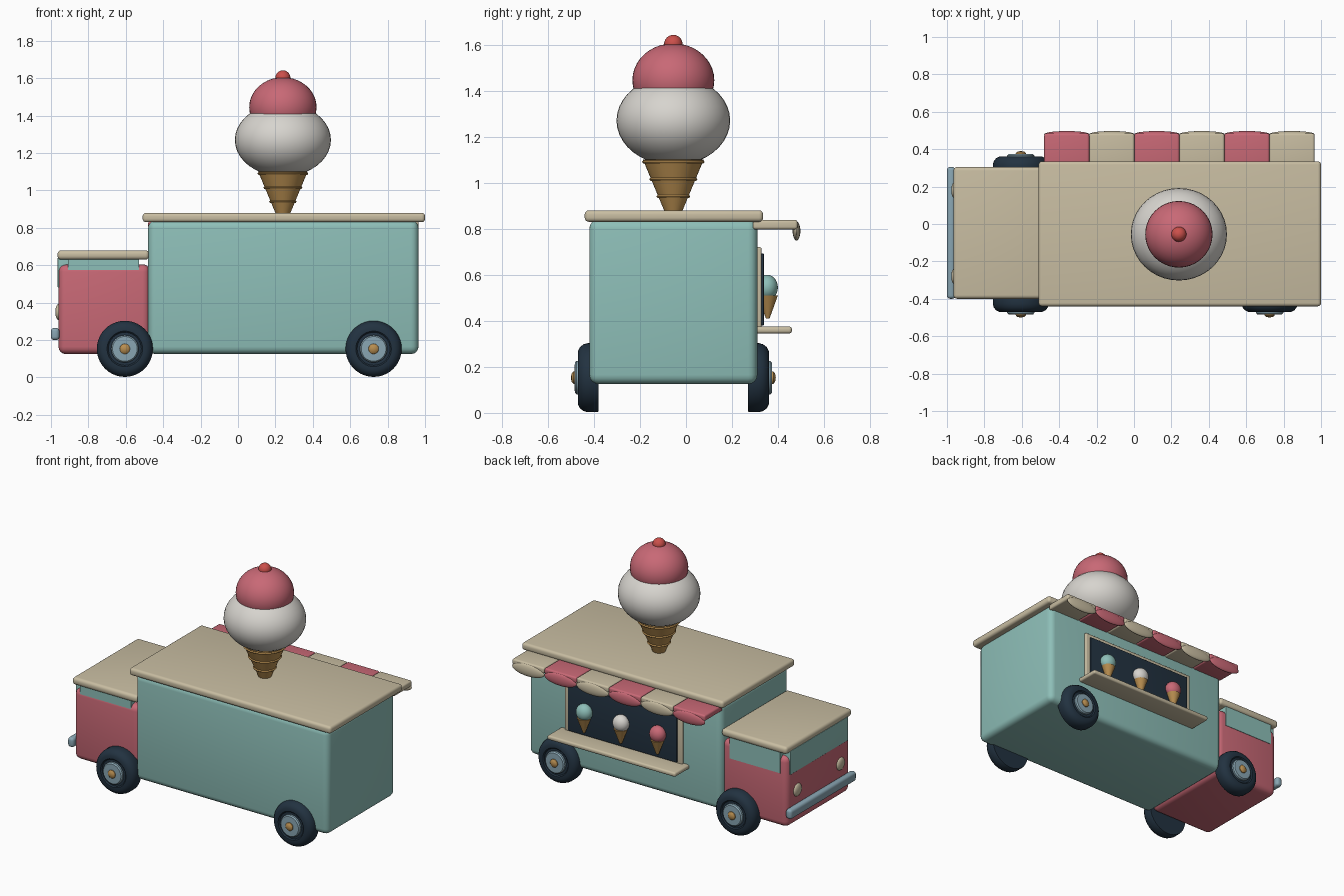
import bpy, bmesh, math
from mathutils import Matrix, Vector

if "Cube" in bpy.data.objects:
    bpy.data.objects.remove(bpy.data.objects["Cube"])


def material(name, rgb):
    m = bpy.data.materials.new(name)
    m.diffuse_color = (*rgb, 1)
    m.use_nodes = True
    m.node_tree.nodes["Principled BSDF"].inputs["Base Color"].default_value = m.diffuse_color
    return m


TEAL = material("teal", (0.27, 0.52, 0.48))
PINK = material("pink", (0.58, 0.14, 0.18))
CREAM = material("cream", (0.58, 0.51, 0.36))
WHITE = material("white", (0.68, 0.66, 0.62))
NAVY = material("navy", (0.016, 0.032, 0.052))
GOLD = material("gold", (0.48, 0.27, 0.08))
STEEL = material("steel", (0.25, 0.38, 0.45))
CHERRY = material("cherry_red", (0.6, 0.08, 0.07))


def finish(name, bm, mat):
    bmesh.ops.recalc_face_normals(bm, faces=bm.faces)
    mesh = bpy.data.meshes.new(name)
    bm.to_mesh(mesh)
    bm.free()
    mesh.materials.append(mat)
    ob = bpy.data.objects.new(name, mesh)
    bpy.context.collection.objects.link(ob)
    bpy.ops.object.select_all(action='DESELECT')
    ob.select_set(True)
    bpy.context.view_layer.objects.active = ob
    bpy.ops.object.shade_smooth_by_angle(angle=math.radians(35))
    return ob


def box(name, x, y, z, mat, bevel=0.0):
    """Box from (min, max) ranges with rounded edges."""
    bm = bmesh.new()
    bmesh.ops.create_cube(bm, size=1)
    for v in bm.verts:
        v.co = Vector([r[0] + (c + 0.5) * (r[1] - r[0]) for c, r in zip(v.co, (x, y, z))])
    if bevel:
        bmesh.ops.bevel(bm, geom=bm.edges[:], offset=bevel, segments=4,
                        profile=0.5, affect='EDGES')
    return finish(name, bm, mat)


def ball(name, loc, radii, mat):
    bm = bmesh.new()
    bmesh.ops.create_uvsphere(bm, u_segments=40, v_segments=20, radius=1)
    bm.transform(Matrix.Translation(loc) @ Matrix.Diagonal((*radii, 1)))
    return finish(name, bm, mat)


def lathe(name, profile, loc, mat, rot=None, steps=40):
    """Revolve (radius, height) points about z, then rotate and place."""
    bm = bmesh.new()
    verts = [bm.verts.new((r, 0, h)) for r, h in profile]
    edges = [bm.edges.new(p) for p in zip(verts, verts[1:])]
    bmesh.ops.spin(bm, geom=verts + edges, axis=(0, 0, 1), cent=(0, 0, 0),
                   angle=2 * math.pi, steps=steps)
    bmesh.ops.remove_doubles(bm, verts=bm.verts, dist=0.0001)
    bm.transform(Matrix.Translation(loc) @ (rot or Matrix.Identity(4)))
    return finish(name, bm, mat)


# Main body and roof
box("body", (-0.48, 0.965), (-0.42, 0.31), (0.125, 0.84), TEAL, 0.04)
box("body_roof", (-0.51, 1.0), (-0.44, 0.335), (0.83, 0.88), CREAM, 0.018)

# Cab with glass, roof, lights and bumper
box("cab", (-0.96, -0.47), (-0.39, 0.29), (0.125, 0.605), PINK, 0.04)
box("cab_side_glass", (-0.91, -0.53), (-0.388, 0.293), (0.49, 0.64), TEAL)
box("windscreen", (-0.964, -0.90), (-0.36, 0.26), (0.48, 0.64), TEAL, 0.004)
box("cab_roof", (-0.965, -0.475), (-0.40, 0.305), (0.63, 0.68), CREAM, 0.02)
box("bumper", (-1.0, -0.955), (-0.40, 0.305), (0.2, 0.265), STEEL, 0.018)
for i, y in enumerate((-0.28, 0.18)):
    ball(f"headlight_{i + 1}", (-0.96, y, 0.35), (0.017, 0.042, 0.042), CREAM)

# Wheels, turned so the local z axis points outward
TYRE = [(0, -0.045), (0.147, -0.045), (0.15, -0.038), (0.15, 0.002), (0.145, 0.02),
        (0.133, 0.036), (0.115, 0.045), (0.095, 0.045), (0.088, 0.038), (0, 0.038)]
HUB = [(0, 0.03), (0.073, 0.03), (0.073, 0.05), (0.066, 0.058), (0, 0.06)]
CAP = [(0.028, 0.05), (0.027, 0.064), (0.018, 0.072), (0, 0.075)]
for axle, x in (("front", -0.605), ("rear", 0.725)):
    for side, y, turn in (("near", -0.425, 90), ("far", 0.315, -90)):
        rot = Matrix.Rotation(math.radians(turn), 4, 'X')
        for part, prof, mat in (("tyre", TYRE, NAVY), ("hub", HUB, STEEL), ("hub_cap", CAP, GOLD)):
            lathe(f"{axle}_{side}_{part}", prof, (x, y, 0.153), mat, rot)

# Serving window and counter
box("window_frame", (-0.2, 0.68), (0.29, 0.328), (0.355, 0.72), CREAM, 0.008)
box("window_panel", (-0.167, 0.647), (0.30, 0.338), (0.38, 0.692), NAVY, 0.003)
box("counter", (-0.24, 0.72), (0.30, 0.46), (0.345, 0.375), CREAM, 0.012)

# Striped awning with scalloped edge
W = 1.445 / 6
for i in range(6):
    x = -0.48 + i * W
    mat = CREAM if i % 2 else PINK
    box(f"awning_panel_{i + 1}", (x, x + W), (0.29, 0.485), (0.797, 0.838), mat, 0.012)
    ball(f"awning_scallop_{i + 1}", (x + W / 2, 0.48, 0.79), (W / 2, 0.017, 0.041), mat)

# Small cones shown in the window
for i, (x, mat) in enumerate(((0.515, TEAL), (0.24, WHITE), (-0.035, PINK))):
    lathe(f"small_cone_{i + 1}", [(0, -0.1), (0.008, -0.1), (0.044, 0), (0, 0)],
          (x, 0.355, 0.51), GOLD, steps=24)
    ball(f"small_scoop_{i + 1}", (x, 0.352, 0.545), (0.055, 0.047, 0.055), mat)

# Giant ice cream on the roof
CX, CY = 0.24, -0.055
lathe("giant_cone", [(0, 0.86), (0.032, 0.86), (0.132, 1.10), (0, 1.10)], (CX, CY, 0), GOLD)
for i, z in enumerate((0.94, 1.015, 1.09)):
    r = 0.032 + (z - 0.86) * 0.417
    ring = [(r - 0.01, z - 0.007), (r + 0.003, z - 0.007), (r + 0.008, z),
            (r + 0.003, z + 0.007), (r - 0.01, z + 0.007)]
    lathe(f"cone_ring_{i + 1}", ring, (CX, CY, 0), GOLD)
ball("vanilla_scoop", (CX, CY, 1.27), (0.257, 0.247, 0.195), WHITE)
ball("berry_scoop", (CX, CY, 1.445), (0.18, 0.178, 0.16), PINK)
ball("cherry", (CX, CY, 1.602), (0.04, 0.04, 0.04), CHERRY)
